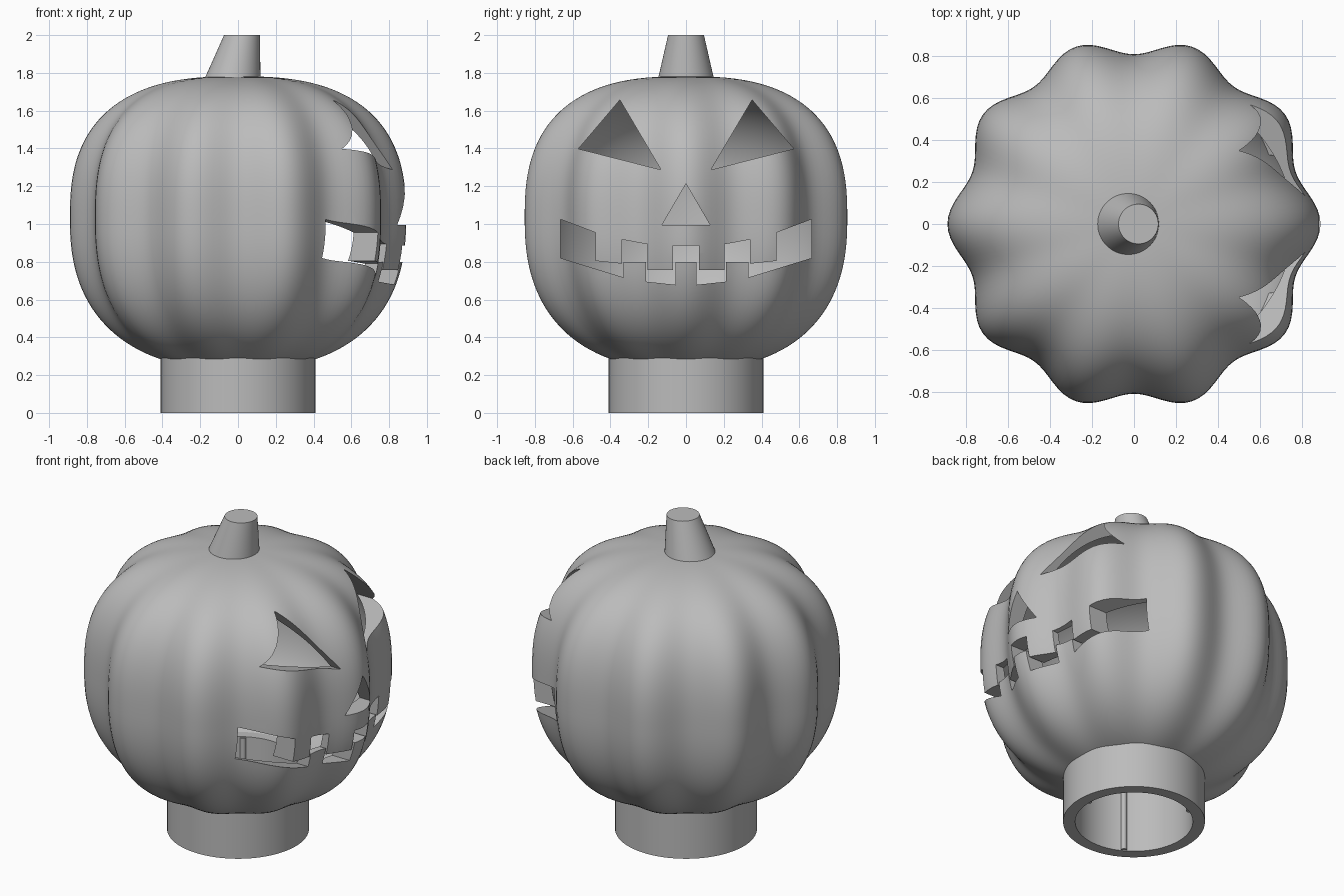
import bpy, bmesh, math

cube = bpy.data.objects.get("Cube")
if cube:
    bpy.data.objects.remove(cube, do_unlink=True)

grey = bpy.data.materials.new("plain grey")
grey.use_nodes = True
colour = (0.5, 0.5, 0.5, 1)
grey.diffuse_color = colour
grey.node_tree.nodes["Principled BSDF"].inputs["Base Color"].default_value = colour


def finish(name, bm):
    """Turn a bmesh into a named, coloured object."""
    bmesh.ops.remove_doubles(bm, verts=bm.verts, dist=1e-5)
    bmesh.ops.recalc_face_normals(bm, faces=bm.faces)
    mesh = bpy.data.meshes.new(name)
    bm.to_mesh(mesh)
    bm.free()
    mesh.materials.append(grey)
    obj = bpy.data.objects.new(name, mesh)
    bpy.context.collection.objects.link(obj)
    return obj


def smooth(obj):
    bpy.ops.object.select_all(action='DESELECT')
    obj.select_set(True)
    bpy.context.view_layer.objects.active = obj
    bpy.ops.object.shade_smooth_by_angle(angle=math.radians(35))


def lathe(name, profile, segments, closed=False):
    """Spin (radius, height, rib depth) points around z; there are ten ribs."""
    bm = bmesh.new()
    rings = []
    for r, z, rib in profile:
        ring = []
        for i in range(segments):
            a = math.tau * i / segments
            s = r * (1 - rib + rib * math.cos(10 * a))
            ring.append(bm.verts.new((s * math.cos(a), s * math.sin(a), z)))
        rings.append(ring)
    pairs = list(zip(rings, rings[1:]))
    if closed:
        pairs.append((rings[-1], rings[0]))
    for low, high in pairs:
        for i in range(segments):
            j = (i + 1) % segments
            bm.faces.new((low[i], low[j], high[j], high[i]))
    if not closed:
        bm.faces.new(rings[0])
        bm.faces.new(rings[-1])
    return finish(name, bm)


def skin(radius, up, down, rib):
    """Rounded profile from the neck hole to the top; ribs fade towards the axis."""
    points = []
    start = -math.acos((.37 / radius) ** 1.2)
    end = math.acos((.01 / radius) ** 1.3)
    steps = 56
    for k in range(steps + 1):
        t = start + (end - start) * k / steps
        power, height = (2 / 2.6, up) if t > 0 else (2 / 2.4, -down)
        shrink = math.cos(t) ** power
        points.append((radius * shrink, 1.03 + height * abs(math.sin(t)) ** power, rib * shrink))
    return points


# Hollow body: smooth inner skin from the top down, then ribbed outer skin back up
outer = skin(.89, .752, .8, .045)
inner = skin(.78, .695, .66, 0)
body = lathe("pumpkin_body", inner[::-1] + outer, 160, closed=True)

# Carved face: prisms pushed through the +x wall
eye = [(.35, 1.657), (.57, 1.398), (.132, 1.287)]
nose = [(0, 1.213), (.127, .995), (-.127, .995)]
upper_lip = [(.068, .885), (.068, .757), (.205, .757), (.205, .893), (.34, .918), (.34, .79),
             (.48, .805), (.48, .955), (.665, 1.025)]
lower_lip = [(.665, .82), (.33, .717), (.33, .8), (.213, .8), (.213, .695),
             (.055, .678), (.055, .8)]


def mirror(points):
    return [(-y, z) for y, z in reversed(points)]


half_mouth = upper_lip + lower_lip
mouth = half_mouth + mirror(half_mouth)
bm = bmesh.new()
for outline in (eye, mirror(eye), nose, mouth):
    face = bm.faces.new([bm.verts.new((.2, y, z)) for y, z in outline])
    moved = bmesh.ops.extrude_face_region(bm, geom=[face])["geom"]
    bmesh.ops.translate(bm, vec=(1.2, 0, 0),
                        verts=[v for v in moved if isinstance(v, bmesh.types.BMVert)])
cutter = finish("face_cutter", bm)
cutter.hide_render = True

cut = body.modifiers.new("carve", 'BOOLEAN')
cut.operation = 'DIFFERENCE'
cut.solver = 'EXACT'
cut.object = cutter
bpy.context.view_layer.objects.active = body
bpy.ops.object.modifier_apply(modifier=cut.name)
bpy.data.objects.remove(cutter, do_unlink=True)
smooth(body)

# Open neck ring, running up through the floor of the body
neck = lathe("neck_ring", [(.34, 0, 0), (.41, 0, 0), (.41, .43, 0), (.34, .43, 0)], 96, closed=True)
smooth(neck)

# Three thin grip ridges inside the neck
for k in range(3):
    a = math.tau * k / 3
    bpy.ops.mesh.primitive_cylinder_add(vertices=12, radius=.018, depth=.42,
                                        location=(.34 * math.cos(a), .34 * math.sin(a), .215))
    ridge = bpy.context.object
    ridge.name = f"neck_ridge_{k + 1}"
    ridge.data.materials.append(grey)
    smooth(ridge)

# Leaning tapered stem
stem = lathe("stem", [(.15, 1.76, 0), (.095, 2.0, 0)], 64)
for v in stem.data.vertices:
    v.co.x += .021 if v.co.z > 1.9 else -.031
smooth(stem)
